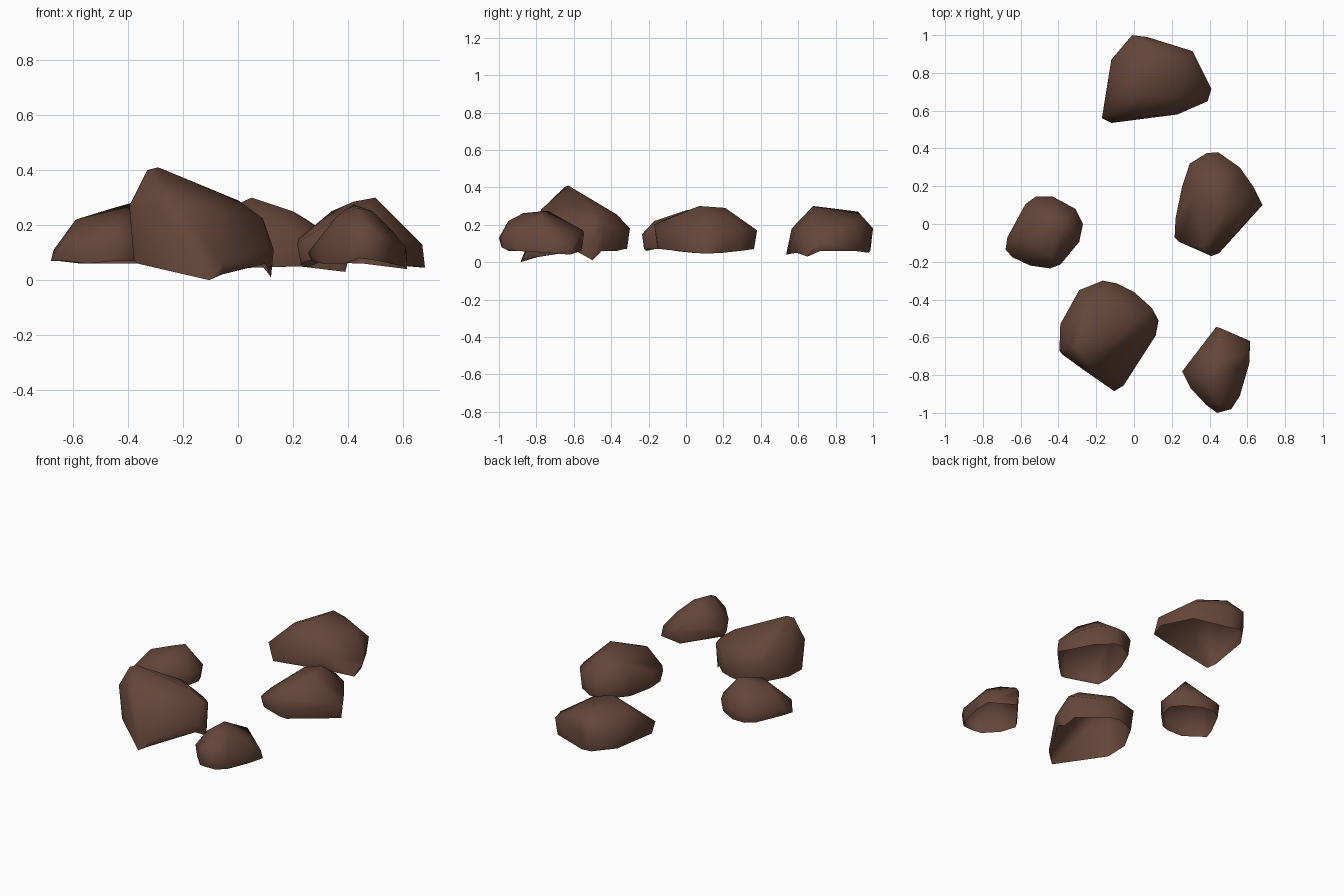
import bpy, bmesh
from mathutils import Vector

brown = bpy.data.materials.new("brown_rock")
brown.diffuse_color = (0.13, 0.06, 0.04, 1)


def rock(name, outline, tops, inset=0.94):
    """Open-bottomed shell: outline = (x, y, rim z, shoulder z), tops = crown points."""
    n = len(outline)
    c = Vector((sum(p[0] for p in outline) / n, sum(p[1] for p in outline) / n))
    bm = bmesh.new()
    rim = set()
    for x, y, lo, hi in outline:
        tip = hi <= lo                       # a low tip keeps its full reach
        p = Vector((x, y)) if tip else c + (Vector((x, y)) - c) * inset
        rim.add(bm.verts.new((p.x, p.y, lo)))
        if not tip:
            bm.verts.new((x, y, hi))
    for t in tops:
        bm.verts.new(t)
    bmesh.ops.convex_hull(bm, input=bm.verts[:])
    loose = [v for v in bm.verts if not v.link_faces]
    rim -= set(loose)
    bmesh.ops.delete(bm, geom=loose, context='VERTS')
    # open the underside
    floor = [f for f in bm.faces if all(v in rim for v in f.verts) or f.normal.z < -0.8]
    bmesh.ops.delete(bm, geom=floor, context='FACES')
    me = bpy.data.meshes.new(name)
    bm.to_mesh(me)
    bm.free()
    me.materials.append(brown)
    ob = bpy.data.objects.new(name, me)
    bpy.context.collection.objects.link(ob)
    bpy.ops.object.select_all(action='DESELECT')
    ob.select_set(True)
    bpy.context.view_layer.objects.active = ob
    bpy.ops.object.shade_smooth_by_angle(angle=1.15)


# back rock
rock("back_rock", [
    (-.17, .56, .06, .14), (-.12, .535, .04, .04), (0, .565, .05, .18), (.23, .58, .05, .15),
    (.39, .65, .03, .03), (.41, .715, .06, .11), (.355, .79, .06, .13), (.31, .915, .06, .17),
    (.11, .955, .05, .23), (.07, .99, .05, .17), (-.01, 1.0, .06, .18), (-.12, .87, .06, .17)],
    [(.05, .68, .30), (.05, .92, .27), (.20, .68, .25), (.25, .88, .22), (-.08, .70, .24)])

# right rock
rock("right_rock", [
    (.215, -.07, .06, .13), (.22, .03, .05, .15), (.255, .2, .05, .17), (.295, .32, .07, .17),
    (.385, .375, .07, .17), (.445, .38, .07, .17), (.56, .30, .06, .18), (.63, .2, .05, .15),
    (.68, .1, .045, .045), (.67, .1, .045, .13), (.585, .015, .045, .14), (.45, -.155, .07, .13),
    (.41, -.17, .08, .2), (.24, -.095, .07, .15)],
    [(.50, .07, .30), (.42, .08, .285), (.46, .21, .29), (.36, -.12, .225), (.34, .2, .25)])

# left rock
rock("left_rock", [
    (-.68, -.135, .07, .07), (-.67, -.07, .07, .11), (-.575, .105, .06, .14),
    (-.52, .145, .06, .12), (-.43, .145, .06, .13), (-.31, .08, .06, .14), (-.27, 0, .07, .14),
    (-.29, -.095, .07, .15), (-.39, -.215, .07, .16), (-.445, -.235, .07, .15),
    (-.55, -.22, .06, .13), (-.645, -.175, .07, .13)],
    [(-.46, -.01, .26), (-.59, -.06, .22), (-.39, .01, .28), (-.44, -.17, .22)])

# large front rock
rock("front_large_rock", [
    (-.395, -.67, .07, .27), (-.39, -.53, .07, .24), (-.29, -.35, .07, .20),
    (-.165, -.30, .07, .18), (-.09, -.315, .07, .18), (0, -.36, .06, .18),
    (.095, -.445, .06, .2), (.12, -.50, .01, .01), (.13, -.51, .06, .11),
    (.115, -.59, .06, .12), (-.055, -.855, .02, .06), (-.105, -.885, 0, 0),
    (-.27, -.77, .06, .24), (-.38, -.69, .06, .26)],
    [(-.33, -.65, .40), (-.29, -.63, .41), (0, -.51, .29), (.09, -.50, .225),
     (-.15, -.37, .255), (-.26, -.43, .28), (-.22, -.775, .28)])

# small front right rock
rock("front_small_rock", [
    (.255, -.78, .07, .10), (.34, -.68, .06, .15), (.435, -.545, .06, .15),
    (.455, -.55, .06, .17), (.615, -.62, .04, .04), (.613, -.64, .04, .10),
    (.61, -.74, .05, .12), (.56, -.91, .06, .15), (.515, -.98, .07, .15),
    (.44, -1.0, .08, .13), (.385, -.96, .06, .16), (.30, -.87, .06, .14)],
    [(.42, -.74, .275), (.49, -.78, .25), (.43, -.87, .262), (.45, -.95, .22),
     (.36, -.83, .235), (.56, -.70, .18)])
